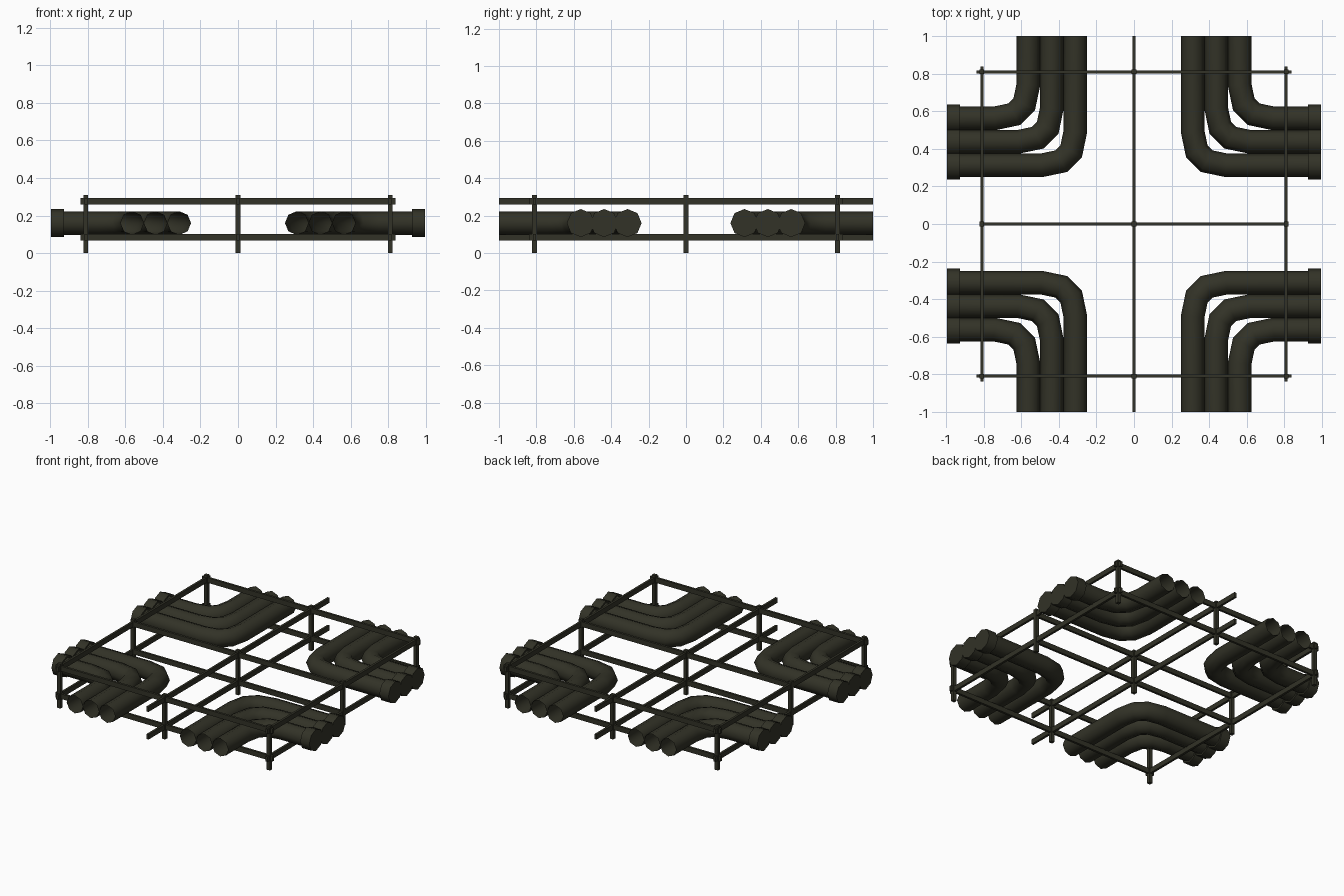
import bpy, bmesh, math
from mathutils import Vector

if "Cube" in bpy.data.objects:
    bpy.data.objects.remove(bpy.data.objects["Cube"])

mat = bpy.data.materials.new("dark olive metal")
mat.diffuse_color = (0.032, 0.032, 0.020, 1)
mat.use_nodes = True
mat.node_tree.nodes["Principled BSDF"].inputs["Base Color"].default_value = mat.diffuse_color

SIDES = 8
PIPE_Z = 0.16


def finish(name, bm, smooth):
    me = bpy.data.meshes.new(name)
    bm.to_mesh(me)
    bm.free()
    me.materials.append(mat)
    ob = bpy.data.objects.new(name, me)
    bpy.context.scene.collection.objects.link(ob)
    if smooth:
        bpy.ops.object.select_all(action='DESELECT')
        ob.select_set(True)
        bpy.context.view_layer.objects.active = ob
        bpy.ops.object.shade_smooth_by_angle(angle=math.radians(50))
    return ob


def tube(bm, path, radius, capped):
    """Sweep an octagon along a level path with mitred corners."""
    pts = [Vector(p) for p in path]
    rings = []
    for i, p in enumerate(pts):
        a = (p - pts[i - 1]).normalized() if i else (pts[1] - p).normalized()
        b = (pts[i + 1] - p).normalized() if i < len(pts) - 1 else a
        t = (a + b).normalized()
        stretch = 1 / max(t.dot(a), 0.5)
        side = Vector((-t.y, t.x)) * stretch
        ring = []
        for k in range(SIDES):
            ang = 2 * math.pi * k / SIDES
            q = p + side * radius * math.cos(ang)
            ring.append(bm.verts.new((q.x, q.y, PIPE_Z + radius * math.sin(ang))))
        rings.append(ring)
    for r, s in zip(rings, rings[1:]):
        for k in range(SIDES):
            n = (k + 1) % SIDES
            bm.faces.new((r[k], r[n], s[n], s[k]))
    if capped:
        bm.faces.new(rings[0])
        bm.faces.new(rings[-1])


def mirror_four(ob):
    m = ob.modifiers.new("four corners", 'MIRROR')
    m.use_axis = (True, True, False)
    m.use_mirror_merge = False


# bent pipes (open at the y ends) with capped collars at the x ends
bend = [(0.18, 0), (0.075, 0.022), (0.022, 0.075), (0, 0.18)]
for i, o in enumerate((0.3125, 0.4375, 0.5625)):
    bm = bmesh.new()
    path = [(0.99, o)] + [(o + x, o + y) for x, y in bend] + [(o, 1.0)]
    tube(bm, path, 0.0625, False)
    bmesh.ops.recalc_face_normals(bm, faces=bm.faces)
    mirror_four(finish(f"bent_pipe_{i + 1}", bm, True))

    bm = bmesh.new()
    tube(bm, [(0.927, o), (0.997, o)], 0.075, True)
    bmesh.ops.recalc_face_normals(bm, faces=bm.faces)
    mirror_four(finish(f"pipe_collar_{i + 1}", bm, True))


def box(name, centre, size):
    bm = bmesh.new()
    bmesh.ops.create_cube(bm, size=1)
    for v in bm.verts:
        v.co = Vector([c + s * k for c, s, k in zip(centre, size, v.co)])
    finish(name, bm, False)


# support frame: upright posts, and rails at two levels
GRID = (-0.81, 0, 0.81)
for x in GRID:
    for y in GRID:
        box("upright_post", (x, y, 0.155), (0.025, 0.025, 0.31))
for level, z in (("lower", 0.084), ("upper", 0.277)):
    for c in GRID:
        box(level + "_cross_rail", (0, c, z), (1.62 if c == 0 else 1.68, 0.016, 0.035))
        box(level + "_long_rail", (c, 0, z), (0.016, 2.0 if c == 0 else 1.68, 0.035))
